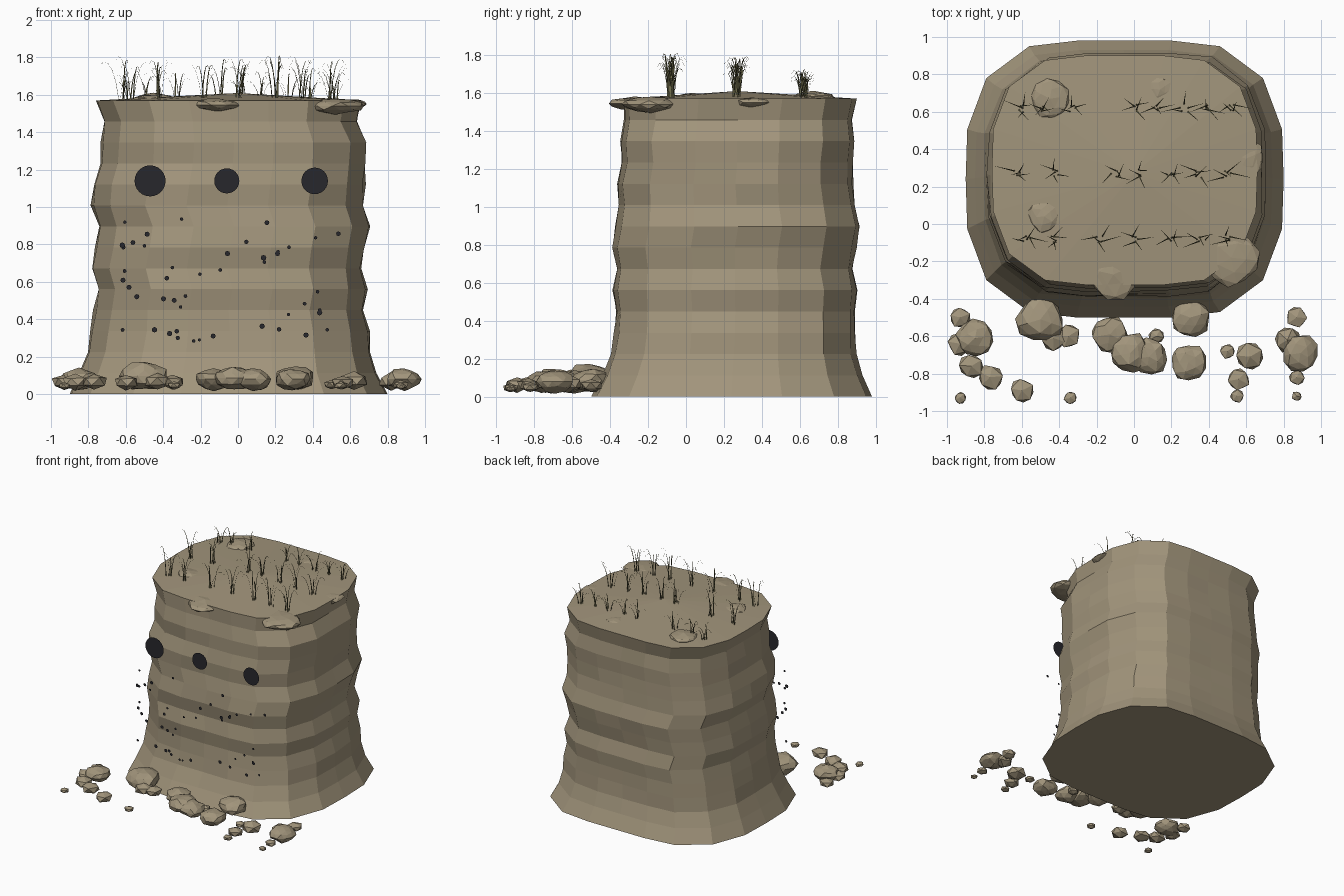
import bpy, bmesh, math, random
from mathutils import Vector

if "Cube" in bpy.data.objects:
    bpy.data.objects.remove(bpy.data.objects["Cube"])

random.seed(7)
U = random.uniform


def material(name, rgb):
    m = bpy.data.materials.new(name)
    m.diffuse_color = (*rgb, 1)
    m.use_nodes = True
    m.node_tree.nodes["Principled BSDF"].inputs["Base Color"].default_value = m.diffuse_color
    return m


STONE = material("sandy_earth", (0.36, 0.30, 0.20))
DARK = material("dark_hole", (0.02, 0.02, 0.025))
GREEN = material("dry_grass", (0.16, 0.15, 0.07))


def finish(bm, name, mat):
    me = bpy.data.meshes.new(name)
    bm.to_mesh(me)
    bm.free()
    me.materials.append(mat)
    ob = bpy.data.objects.new(name, me)
    bpy.context.collection.objects.link(ob)
    return ob


# Earth bank: stacked rounded rings (left, right, front, back extents per layer)
LAYERS = [
    (-.90, .80, -.50, .98), (-.85, .74, -.44, .93), (-.81, .71, -.395, .90),
    (-.79, .70, -.38, .895), (-.77, .67, -.37, .89), (-.75, .69, -.385, .90),
    (-.78, .665, -.365, .88), (-.76, .68, -.385, .90), (-.75, .71, -.37, .92),
    (-.785, .67, -.355, .89), (-.765, .68, -.36, .88), (-.74, .685, -.335, .875),
    (-.73, .69, -.345, .885), (-.715, .64, -.325, .875), (-.76, .66, -.325, .90)]
TOP = 1.57
Q = [(1, 0), (.99, .36), (.87, .73), (.60, .96), (.30, 1)]
UNIT = (Q + [(0, 1)] + [(-x, y) for x, y in Q[:0:-1]] + [(-1, 0)]
        + [(-x, -y) for x, y in Q[1:]] + [(0, -1)] + [(x, -y) for x, y in Q[:0:-1]])
bm = bmesh.new()
rings = []
for k, (l, r, f, b) in enumerate(LAYERS):
    cx, cy, hx, hy = (l + r) / 2, (f + b) / 2, (r - l) / 2, (b - f) / 2
    ring = []
    for u, v in UNIT:
        s = 1 + (U(-.012, .008) if 1 < k < 14 else 0)
        ring.append(bm.verts.new((cx + hx * u * s, cy + hy * v * s, TOP * k / 14)))
    rings.append(ring)
n = len(UNIT)
for a, b in zip(rings, rings[1:]):
    for i in range(n):
        j = (i + 1) % n
        bm.faces.new((a[i], a[j], b[j], b[i]))
bm.faces.new(rings[0][::-1])
peak = bm.verts.new((0, .27, 1.61))
for i in range(n):
    bm.faces.new((rings[-1][i], rings[-1][(i + 1) % n], peak))
finish(bm, "earth_bank", STONE)


def rock(bm, x, y, z, r, flat, level):
    """Adds one jittered, flattened icosphere."""
    vs = bmesh.ops.create_icosphere(bm, subdivisions=level, radius=1)["verts"]
    turn = U(0, 6.28)
    for v in vs:
        p = v.co * r * U(.86, 1.08)
        c, s = math.cos(turn), math.sin(turn)
        v.co = Vector((x + c * p.x - s * p.y, y + s * p.x + c * p.y, z + p.z * flat))


# Fallen rubble along the front foot: x, y, radius
RUBBLE = [
    (-.93, -.50, .06), (-.85, -.61, .10), (-.93, -.64, .07), (-.87, -.76, .075),
    (-.77, -.82, .075), (-.93, -.93, .035), (-.60, -.89, .07), (-.34, -.93, .04),
    (-.50, -.51, .13), (-.43, -.61, .08), (-.35, -.60, .07), (-.13, -.59, .10),
    (-.02, -.69, .11), (.08, -.71, .10), (.12, -.60, .045), (.30, -.50, .11),
    (.29, -.74, .10), (.50, -.68, .045), (.62, -.71, .085), (.56, -.83, .065),
    (.55, -.92, .04), (.87, -.50, .06), (.82, -.62, .08), (.89, -.69, .10),
    (.87, -.82, .045), (.87, -.92, .03)]
bm = bmesh.new()
for x, y, r in RUBBLE:
    rock(bm, x, y, .025 + r * .55, r, .6, 2 if r > .09 else 1)
finish(bm, "rubble", STONE)

# Flat slabs poking from the rim and the top: x, y, z, radius
SLABS = [
    (-.11, -.27, 1.545, .135), (.52, -.18, 1.54, .16), (.60, .35, 1.55, .10),
    (-.45, .67, 1.58, .11), (-.48, .04, 1.575, .09), (.14, .72, 1.57, .07)]
bm = bmesh.new()
for x, y, z, r in SLABS:
    rock(bm, x, y, z, r, .27, 2)
finish(bm, "rim_slabs", STONE)


def disc(bm, x, y, z, r, sides):
    """Adds a flat disc facing the front."""
    bm.faces.new([bm.verts.new((x + r * math.cos(t), y, z + r * math.sin(t)))
                  for t in (2 * math.pi * i / sides for i in range(sides))])


# Three nest holes
bm = bmesh.new()
for x, r in ((-.47, .083), (-.06, .067), (.41, .071)):
    disc(bm, x, -.413, 1.14, r, 24)
finish(bm, "nest_holes", DARK)

# Scattered small pits on the front
bm = bmesh.new()
for i in range(46):
    disc(bm, U(-.62, .58), U(-.43, -.405), U(.27, .96), U(.008, .015), 8)
finish(bm, "small_pits", DARK)

# Grass tufts in three rows: y, blade height, tuft positions
ROWS = [
    (-.08, .24, (-.57, -.43, -.19, .0, .20, .36, .50)),
    (.27, .22, (-.62, -.42, -.10, .03, .20, .34, .50)),
    (.62, .15, (-.60, -.50, -.33, .0, .13, .27, .38, .52))]
bm = bmesh.new()
for y, h, xs in ROWS:
    for x in xs:
        for k in range(5):
            a = k * 1.257 + U(-.4, .4)
            d = Vector((math.cos(a), math.sin(a) * .7, 0))
            side = Vector((-d.y, d.x, 0)).normalized()
            base = Vector((x + U(-.02, .02), y + U(-.02, .02), 1.575))
            reach, rise = U(.05, .12), h * U(.6, 1)
            pairs = []
            for i in range(6):
                t = i / 5
                p = base + d * reach * t ** 1.2
                p.z += rise * (2.3 * t - 1.55 * t * t) / .853
                w = .004 * (1 - .85 * t)
                pairs.append((bm.verts.new(p - side * w), bm.verts.new(p + side * w)))
            for (a0, a1), (b0, b1) in zip(pairs, pairs[1:]):
                bm.faces.new((a0, a1, b1, b0))
finish(bm, "grass_tufts", GREEN)
